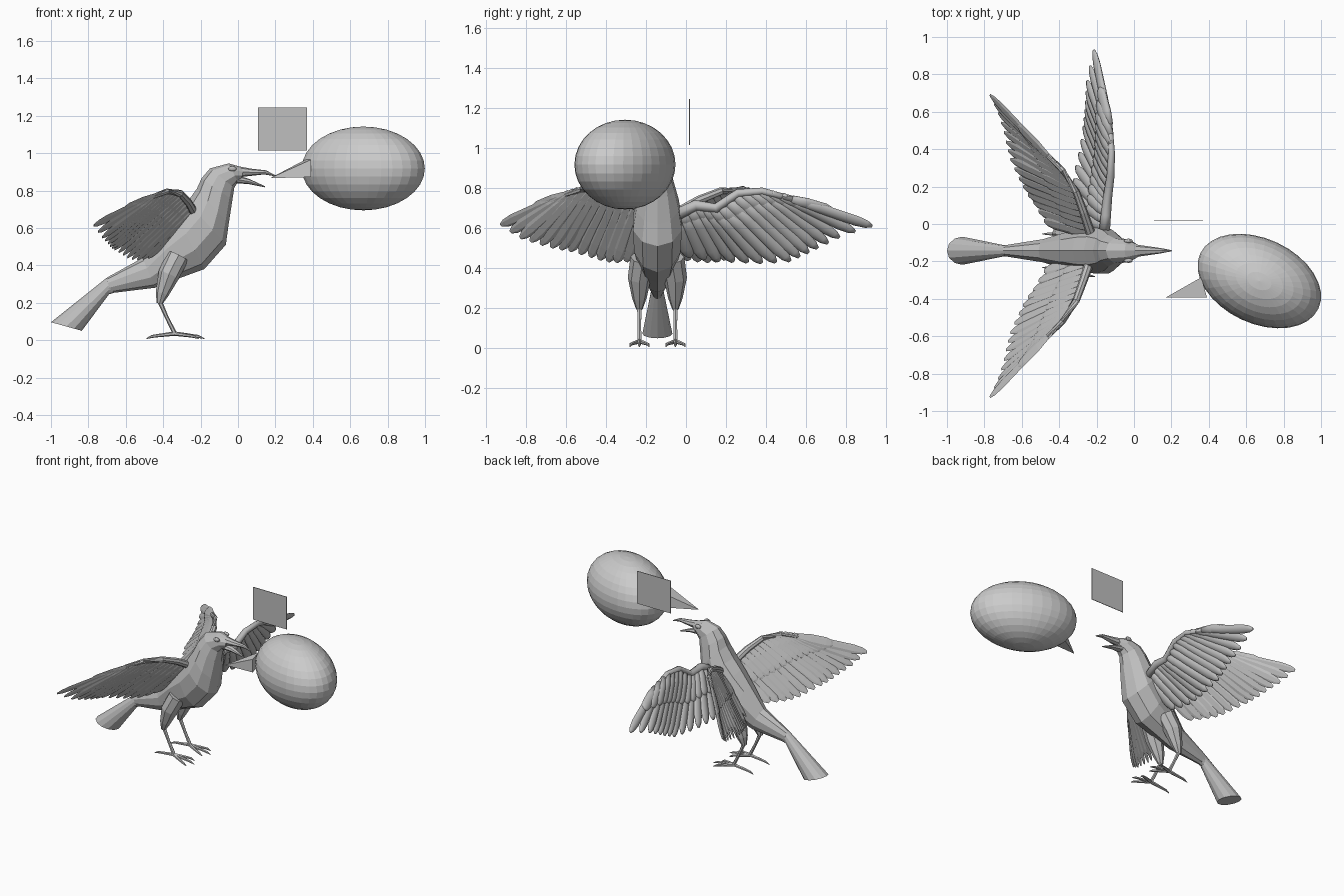
import bpy, bmesh, math
from mathutils import Vector as V

if "Cube" in bpy.data.objects:
    bpy.data.objects.remove(bpy.data.objects["Cube"])


def material(name, g):
    m = bpy.data.materials.new(name)
    m.diffuse_color = (g, g, g, 1)
    m.use_nodes = True
    m.node_tree.nodes["Principled BSDF"].inputs["Base Color"].default_value = m.diffuse_color
    return m


BIRD = material("mid grey", 0.52)
PALE = material("light grey", 0.6)
CY = -0.143  # centre plane of the bird


def finish(bm, name, mat, smooth=False):
    bmesh.ops.recalc_face_normals(bm, faces=bm.faces)
    me = bpy.data.meshes.new(name)
    bm.to_mesh(me)
    bm.free()
    me.materials.append(mat)
    for p in me.polygons:
        p.use_smooth = smooth
    ob = bpy.data.objects.new(name, me)
    bpy.context.collection.objects.link(ob)
    return ob


def loft(bm, rings):
    """Skin a list of equal rings and cap both ends."""
    rows = [[bm.verts.new(p) for p in r] for r in rings]
    n = len(rows[0])
    for a, b in zip(rows, rows[1:]):
        for i in range(n):
            bm.faces.new((a[i], a[(i + 1) % n], b[(i + 1) % n], b[i]))
    bm.faces.new(rows[0])
    bm.faces.new(rows[-1][::-1])


def ellipse(c, u, v, n):
    return [c + u * math.cos(2 * math.pi * i / n) + v * math.sin(2 * math.pi * i / n)
            for i in range(n)]


def profile_loft(bm, sections, n=10, cy=CY):
    """Sections: top x, top z, bottom x, bottom z, half width."""
    rings = []
    for tx, tz, bx, bz, w in sections:
        t, b = V((tx, cy, tz)), V((bx, cy, bz))
        rings.append(ellipse((t + b) / 2, (t - b) / 2, V((0, w, 0)), n))
    loft(bm, rings)


def tube(bm, pts, radii, n=6):
    pts = [V(p) for p in pts]
    rings = []
    for i, p in enumerate(pts):
        d = (pts[min(i + 1, len(pts) - 1)] - pts[max(i - 1, 0)]).normalized()
        ref = V((0, 1, 0)) if abs(d.y) < 0.8 else V((0, 0, 1))
        u = d.cross(ref).normalized()
        rings.append(ellipse(p, u * radii[i], d.cross(u) * radii[i], n))
    loft(bm, rings)


def along(pts, f):
    """Point at fraction f of a point list."""
    s = f * (len(pts) - 1)
    i = min(int(s), len(pts) - 2)
    return V(pts[i]).lerp(V(pts[i + 1]), s - i)


# Body, neck and head
bm = bmesh.new()
profile_loft(bm, [(-.70, .335, -.69, .25, .03), (-.51, .44, -.445, .28, .065),
                  (-.40, .58, -.33, .325, .10), (-.33, .67, -.18, .38, .122),
                  (-.27, .74, -.065, .51, .128), (-.22, .81, -.05, .62, .112),
                  (-.195, .865, -.03, .75, .088), (-.15, .918, -.02, .815, .07),
                  (-.05, .945, .0, .845, .058), (.03, .922, .02, .86, .032)])
finish(bm, "body", BIRD)

# Tail
bm = bmesh.new()
profile_loft(bm, [(-1.0, .096, -.835, .05, .075), (-.70, .335, -.69, .245, .03),
                  (-.6, .38, -.58, .28, .03)], 12)
finish(bm, "tail", BIRD)

# Beak, open
bm = bmesh.new()
profile_loft(bm, [(.0, .93, .0, .87, .035), (.07, .917, .065, .878, .025),
                  (.15, .908, .14, .886, .014), (.203, .88, .198, .876, .003)], 8)
finish(bm, "upper_beak", BIRD)
bm = bmesh.new()
profile_loft(bm, [(.0, .88, -.01, .838, .032), (.06, .862, .055, .835, .021),
                  (.145, .823, .143, .817, .004)], 8)
finish(bm, "lower_beak", BIRD)

# Eyes
for side, name in ((-1, "right_eye"), (1, "left_eye")):
    bm = bmesh.new()
    bmesh.ops.create_uvsphere(bm, u_segments=10, v_segments=6, radius=1)
    for v in bm.verts:
        v.co = V((v.co.x * .024 - .03, v.co.y * .012 + CY + side * .053, v.co.z * .014 + .917))
    finish(bm, name, BIRD)

# Legs and feet
for side, name in ((-1, "right_leg"), (1, "left_leg")):
    y = CY + side * .09
    bm = bmesh.new()
    tube(bm, [(-.32, y - side * .015, .45), (-.37, y, .35), (-.405, y, .25), (-.42, y, .195)],
         [.06, .058, .036, .016], 8)
    tube(bm, [(-.42, y, .21), (-.38, y, .12), (-.34, y, .04)], [.013, .01, .012])
    for dx, dy in ((.16, 0), (.13, .048), (.13, -.048), (-.15, 0)):
        tube(bm, [(-.34, y, .035), (-.34 + dx * .55, y + dy * .65, .025),
                  (-.34 + dx * .8, y + dy * .9, .02), (-.34 + dx, y + dy, .008)],
             [.012, .009, .008, .002])
    finish(bm, name, BIRD)


def feather(bm, p, q, span, width, thick, n):
    d = q - p
    nor = d.cross(span).normalized()
    side = nor.cross(d).normalized()
    rings = [ellipse(p + d * s, side * width * k, nor * thick * h, n)
             for s, k, h in ((0, .6, .8), (.35, .95, 1), (.8, 1, .8), (.93, .75, .6), (1, .3, .3))]
    loft(bm, rings)


def wing(name, bone, tips, thick, arm, sides, smooth, mirror=False):
    if mirror:
        bone, tips = [[(x, -.235 - y, z) for x, y, z in l] for l in (bone, tips)]
    span = V(tips[-1]) - V(tips[0])
    sgn = -1 if span.y < 0 else 1
    bm = bmesh.new()
    count = 15
    for i in range(count):
        f = i / (count - 1)
        p, q = along(bone, f), along(tips, f)
        feather(bm, p, q, span, .036 - .006 * f, thick, sides)
        # shorter covert feather laid on the outer face
        up = (q - p).cross(span).normalized() * sgn
        if up.z < 0:
            up = -up
        feather(bm, p, p.lerp(q, .5) + up * thick * .7, span, .036, thick * 1.2, sides)
    tube(bm, bone, [arm * (1 - .5 * i / (len(bone) - 1)) for i in range(len(bone))], 8)
    finish(bm, name, BIRD, smooth)


# Two swept-back wings, mirrored
swept_bone = [(-.23, -.18, .67), (-.27, -.30, .74), (-.31, -.41, .785),
              (-.38, -.52, .795), (-.46, -.60, .765)]
swept_tips = [(-.48, -.25, .44), (-.53, -.34, .43), (-.58, -.41, .435), (-.62, -.49, .46),
              (-.66, -.58, .485), (-.68, -.66, .5), (-.70, -.75, .525), (-.73, -.84, .555),
              (-.77, -.925, .615)]
wing("right_wing", swept_bone, swept_tips, .008, .026, 6, False)
wing("left_swept_wing", swept_bone, swept_tips, .008, .026, 6, False, True)

# Forward wing with rounded feathers
wing("left_forward_wing",
     [(-.16, -.06, .66), (-.15, .05, .715), (-.14, .15, .70), (-.125, .26, .775),
      (-.12, .38, .785), (-.13, .53, .745)],
     [(-.32, .02, .455), (-.33, .145, .435), (-.32, .27, .43), (-.29, .395, .425),
      (-.27, .52, .435), (-.26, .60, .47), (-.255, .68, .51), (-.25, .78, .56),
      (-.215, .93, .61)], .017, .03, 8, True)

# Speech bubble and its pointer
bm = bmesh.new()
bmesh.ops.create_uvsphere(bm, u_segments=32, v_segments=16, radius=1)
for v in bm.verts:
    v.co = V((v.co.x * .349, v.co.y * .2265, v.co.z * .224))
ob = finish(bm, "bubble", PALE)
ob.location = (.67, -.305, .918)
ob.rotation_euler.z = math.radians(-25)

bm = bmesh.new()
tip = bm.verts.new((.171, -.392, .866))
base = [bm.verts.new(p) for p in ((.39, -.392, .965), (.39, -.392, .872),
                                  (.36, -.285, .872), (.36, -.285, .965))]
bm.faces.new(base)
for i in range(4):
    bm.faces.new((tip, base[i], base[(i + 1) % 4]))
finish(bm, "bubble_pointer", PALE)

# Small upright plate
bm = bmesh.new()
bmesh.ops.create_cube(bm, size=1)
for v in bm.verts:
    v.co = V((v.co.x * .263 + .2385, v.co.y * .004 + .018, v.co.z * .23 + 1.13))
finish(bm, "plate", BIRD)
